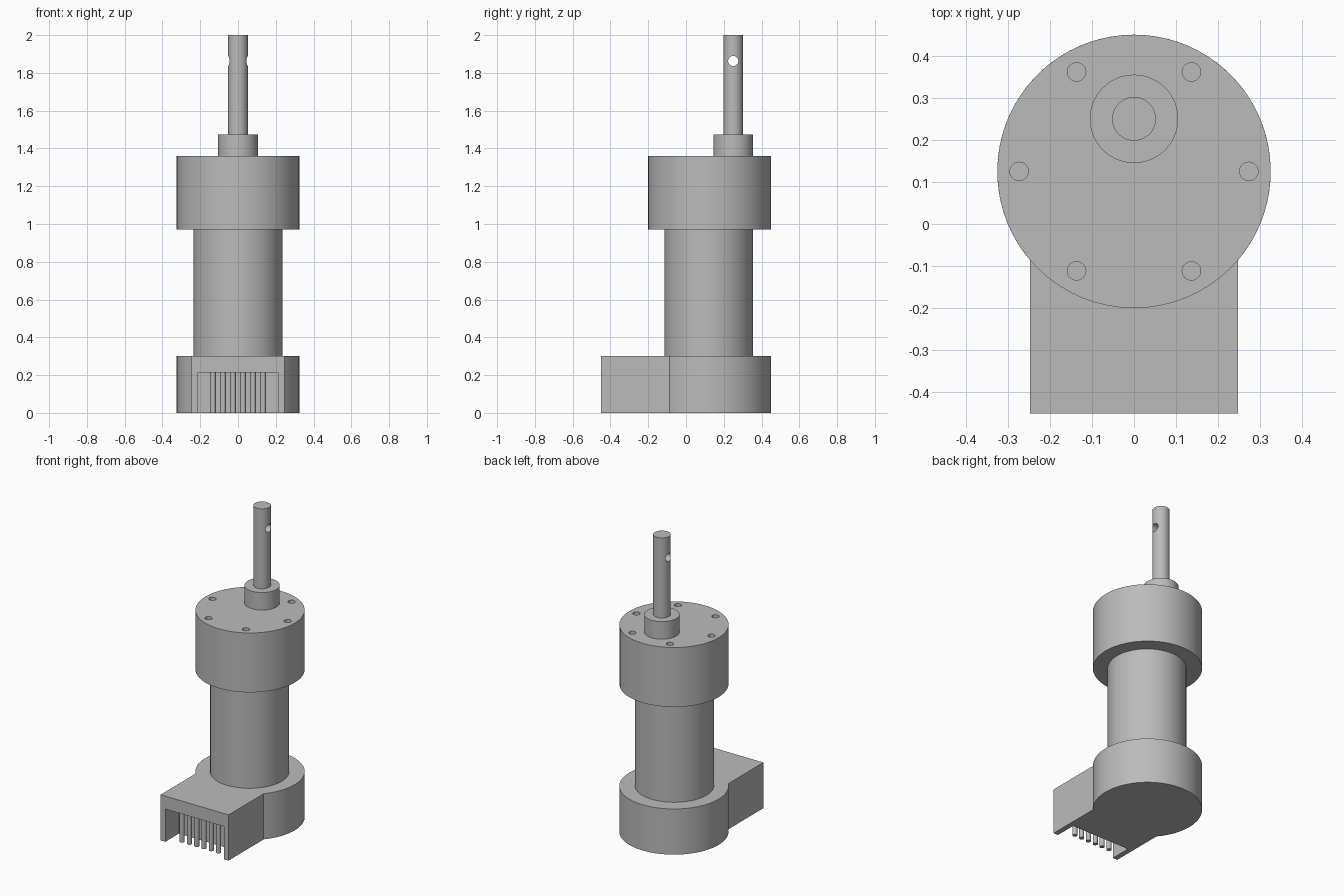
import bpy, bmesh
from math import sin, cos, pi, asin, radians

cube = bpy.data.objects.get("Cube")
if cube:
    bpy.data.objects.remove(cube, do_unlink=True)

grey = bpy.data.materials.new("plain grey")
grey.use_nodes = True
grey.diffuse_color = (0.5, 0.5, 0.5, 1)
grey.node_tree.nodes["Principled BSDF"].inputs["Base Color"].default_value = (0.5, 0.5, 0.5, 1)

AXIS_Y = 0.125      # centre line of the motor body
SHAFT_Y = 0.25      # offset output shaft
BODY_R = 0.325


def prism(name, outline, z0, z1):
    """Extrude a flat outline from z0 up to z1."""
    bm = bmesh.new()
    face = bm.faces.new([bm.verts.new((x, y, z0)) for x, y in outline])
    top = bmesh.ops.extrude_face_region(bm, geom=[face])["geom"]
    bmesh.ops.translate(bm, vec=(0, 0, z1 - z0),
                        verts=[v for v in top if isinstance(v, bmesh.types.BMVert)])
    bmesh.ops.recalc_face_normals(bm, faces=bm.faces)
    mesh = bpy.data.meshes.new(name)
    bm.to_mesh(mesh)
    bm.free()
    mesh.materials.append(grey)
    obj = bpy.data.objects.new(name, mesh)
    bpy.context.collection.objects.link(obj)
    return obj


def arc(x, y, r, start, end, steps):
    return [(x + r * cos(start + (end - start) * i / steps),
             y + r * sin(start + (end - start) * i / steps)) for i in range(steps + 1)]


def cylinder(name, x, y, r, z0, z1, sides=64):
    return prism(name, arc(x, y, r, 0, 2 * pi, sides)[:-1], z0, z1)


def cut(obj, cutter):
    """Subtract a cutter and discard it."""
    bpy.context.view_layer.objects.active = obj
    mod = obj.modifiers.new("cut", "BOOLEAN")
    mod.operation = "DIFFERENCE"
    mod.solver = "EXACT"
    mod.object = cutter
    bpy.ops.object.modifier_apply(modifier=mod.name)
    bpy.data.objects.remove(cutter, do_unlink=True)


# Base: round rear housing merged with a square connector block
half, front = 0.247, -0.45
side = asin(half / BODY_R)
outline = arc(0, AXIS_Y, BODY_R, -pi / 2 + side, 1.5 * pi - side, 56)
base = prism("base_housing", outline + [(-half, front), (half, front)], 0, 0.3)
w, back = 0.213, front + 0.14
cut(base, prism("socket_cutter", [(-w, front - 0.1), (w, front - 0.1), (w, back), (-w, back)],
                -0.1, 0.215))
parts = [base]

# Connector pins hanging in the open socket
for i in range(6):
    parts.append(cylinder(f"connector_pin_{i + 1}", (i - 2.5) * 0.053, -0.39, 0.015,
                          0, 0.22, 20))

# Motor can and gearbox
parts.append(cylinder("motor_can", 0, 0.12, 0.235, 0.3, 0.97))
gearbox = cylinder("gearbox", 0, AXIS_Y, BODY_R, 0.97, 1.36)
for i in range(6):
    a = i * pi / 3
    cut(gearbox, cylinder("screw_cutter", 0.273 * cos(a), AXIS_Y + 0.273 * sin(a),
                          0.022, 1.26, 1.5, 24))
parts.append(gearbox)

# Output collar and cross-drilled shaft
parts.append(cylinder("shaft_collar", 0, SHAFT_Y, 0.105, 1.36, 1.475))
shaft = cylinder("output_shaft", 0, SHAFT_Y, 0.052, 1.475, 2, 48)
drill = cylinder("drill_cutter", 0, 0, 0.027, -0.2, 0.2, 24)
drill.rotation_euler = (0, pi / 2, 0)
drill.location = (0, SHAFT_Y, 1.863)
bpy.context.view_layer.update()
cut(shaft, drill)
parts.append(shaft)

# Smooth the round walls, keep the rims sharp
bpy.ops.object.select_all(action="DESELECT")
for obj in parts:
    obj.select_set(True)
bpy.context.view_layer.objects.active = base
bpy.ops.object.shade_smooth_by_angle(angle=radians(30))
